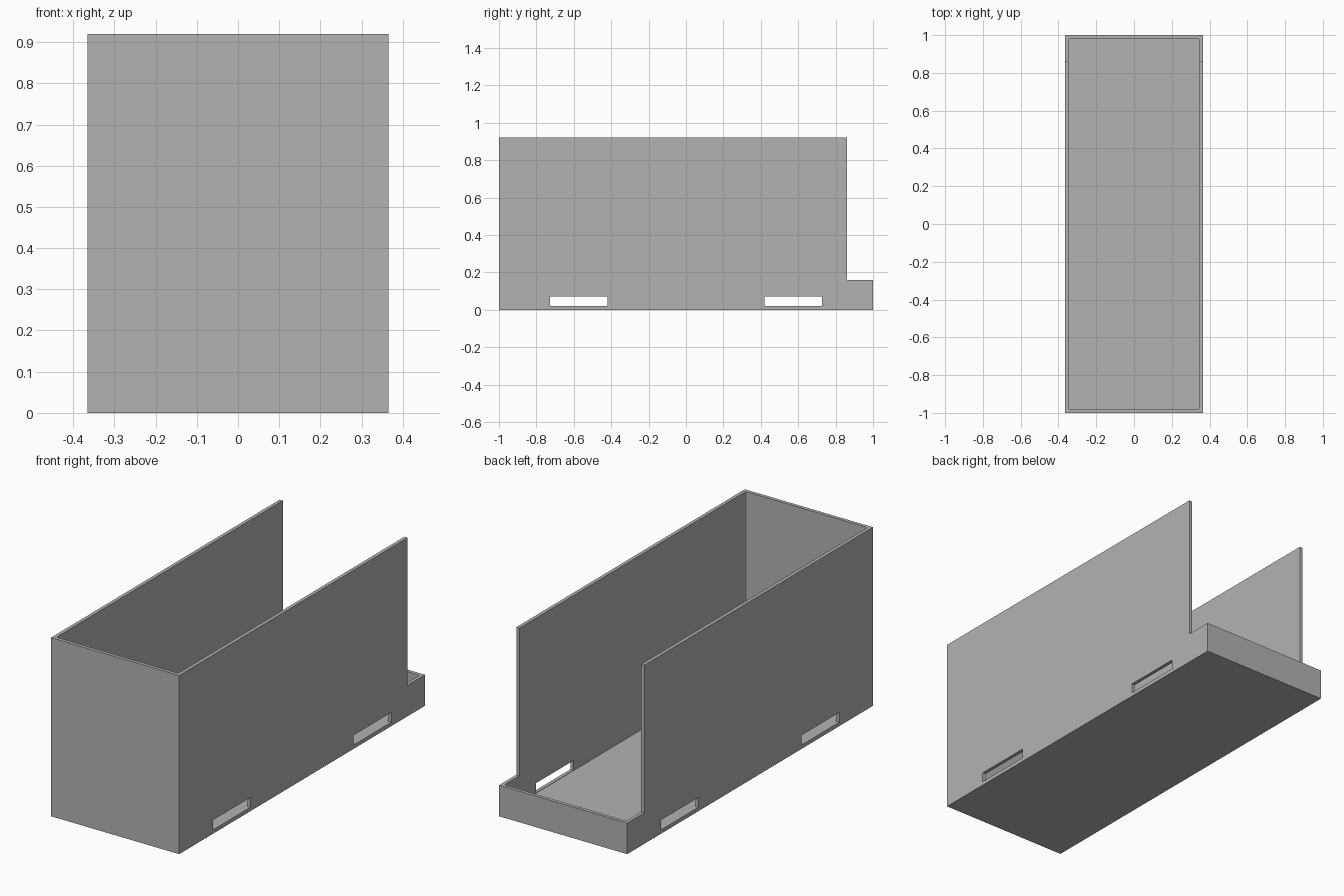
import bpy
import bmesh
from mathutils import Vector

# Remove the default object
cube = bpy.data.objects.get("Cube")
if cube:
    bpy.data.objects.remove(cube, do_unlink=True)

HALF_W, HALF_L, HEIGHT = 0.365, 1.0, 0.92
WALL = 0.018
LIP_Z, LIP_Y = 0.16, 0.86

# Single plain grey
grey = bpy.data.materials.new("plain_grey")
grey.use_nodes = True
grey.diffuse_color = (0.45, 0.45, 0.45, 1)
grey.node_tree.nodes["Principled BSDF"].inputs["Base Color"].default_value = (0.45, 0.45, 0.45, 1)


def box(name, low, high, corner=0.0):
    """Box between two corners, optionally with bevelled upright edges."""
    low, high = Vector(low), Vector(high)
    bm = bmesh.new()
    bmesh.ops.create_cube(bm, size=1)
    for v in bm.verts:
        v.co = (low + high) / 2 + v.co * (high - low)
    if corner:
        upright = [e for e in bm.edges
                   if abs(e.verts[0].co.z - e.verts[1].co.z) > 0.1]
        bmesh.ops.bevel(bm, geom=upright, offset=corner, segments=2,
                        profile=0.5, affect='EDGES')
    mesh = bpy.data.meshes.new(name)
    bm.to_mesh(mesh)
    bm.free()
    mesh.materials.append(grey)
    obj = bpy.data.objects.new(name, mesh)
    bpy.context.collection.objects.link(obj)
    return obj


def cut(target, cutter):
    """Subtract the cutter, then discard it."""
    cutter.hide_render = True
    mod = target.modifiers.new("cut", 'BOOLEAN')
    mod.operation = 'DIFFERENCE'
    mod.solver = 'EXACT'
    mod.object = cutter
    bpy.context.view_layer.objects.active = target
    bpy.ops.object.modifier_apply(modifier=mod.name)
    bpy.data.objects.remove(cutter, do_unlink=True)


# Outer block
tray = box("open_tray", (-HALF_W, -HALF_L, 0), (HALF_W, HALF_L, HEIGHT))

# Hollow interior, open at the top
cut(tray, box("interior_cutter", (-HALF_W + WALL, -HALF_L + WALL, WALL),
              (HALF_W - WALL, HALF_L - WALL, HEIGHT + 0.2), 0.01))

# Low lip at the back
cut(tray, box("back_cutter", (-1, LIP_Y, LIP_Z), (1, HALF_L + 0.2, HEIGHT + 0.3)))

# Slots through both side walls
for y in (-0.573, 0.573):
    cut(tray, box("slot_cutter", (-1, y - 0.153, 0.02), (1, y + 0.153, 0.07)))
